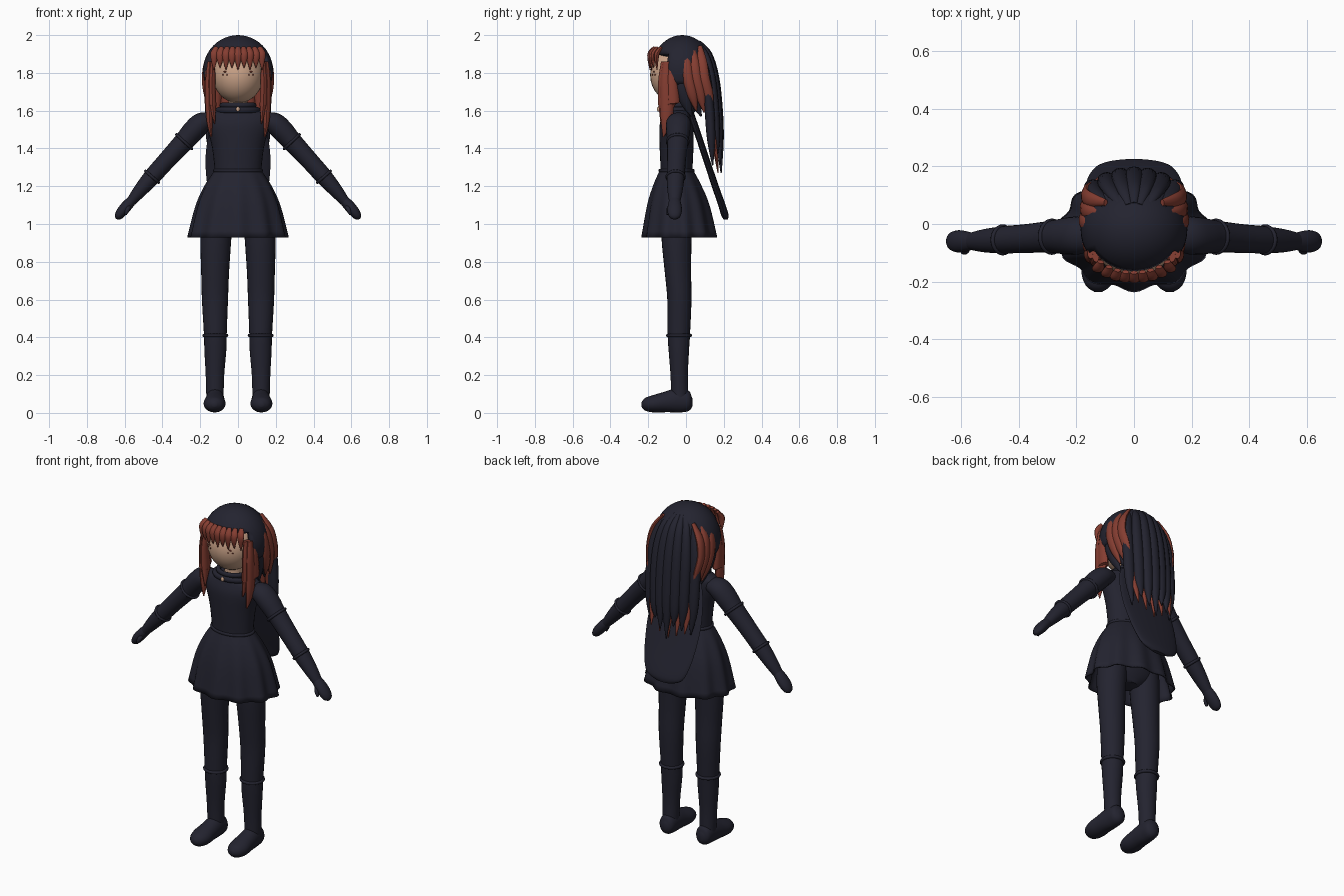
import bpy, bmesh, math
from mathutils import Vector


def material(name, rgb):
    m = bpy.data.materials.new(name)
    m.diffuse_color = (*rgb, 1)
    return m


NAVY = material("dark navy", (0.017, 0.017, 0.029))
RED = material("auburn", (0.235, 0.047, 0.031))
SKIN = material("skin", (0.60, 0.37, 0.25))


def finish(ob, mat, angle=50):
    ob.data.materials.append(mat)
    bpy.context.view_layer.objects.active = ob
    ob.select_set(True)
    bpy.ops.object.shade_smooth_by_angle(angle=math.radians(angle))
    ob.select_set(False)
    return ob


def solidify(ob, t, offset=-1):
    m = ob.modifiers.new("thickness", 'SOLIDIFY')
    m.thickness, m.offset = t, offset


def spline(keys, steps):
    """Catmull-Rom interpolation through the key rings."""
    out = []
    for i in range(len(keys) - 1):
        p0, p1 = keys[max(i - 1, 0)], keys[i]
        p2, p3 = keys[i + 1], keys[min(i + 2, len(keys) - 1)]
        for k in range(steps):
            t = k / steps
            out.append([0.5 * (2 * b + (c - a) * t + (2 * a - 5 * b + 4 * c - d) * t * t
                               + (3 * b - a - 3 * c + d) * t ** 3)
                        for a, b, c, d in zip(p0, p1, p2, p3)])
    return out + [list(keys[-1])]


def loft(name, keys, mat, hint=(1, 0, 0), level=False, n=16, steps=4, wave=None, cap=True, side=1):
    """Skin rings (x, y, z, half size along hint, half size across)."""
    rings = spline([(k[0] * side, *k[1:]) for k in keys], steps)
    pts = [Vector(r[:3]) for r in rings]
    bm = bmesh.new()
    loops = []
    for i, r in enumerate(rings):
        t = (pts[min(i + 1, len(pts) - 1)] - pts[max(i - 1, 0)]).normalized()
        if level:
            t = Vector((0, 0, 1))
        h = Vector(hint)
        u = (h - t * h.dot(t)).normalized()
        v = t.cross(u)
        loop = []
        for k in range(n):
            a = 2 * math.pi * k / n
            f = wave(a, i / (len(rings) - 1)) if wave else 1
            loop.append(bm.verts.new(pts[i] + f * (u * max(r[3], .002) * math.cos(a)
                                                   + v * max(r[4], .002) * math.sin(a))))
        loops.append(loop)
    for p, q in zip(loops, loops[1:]):
        for k in range(n):
            bm.faces.new((p[k], p[(k + 1) % n], q[(k + 1) % n], q[k]))
    if cap:
        bm.faces.new(loops[0])
        bm.faces.new(loops[-1])
    bmesh.ops.recalc_face_normals(bm, faces=bm.faces)
    me = bpy.data.meshes.new(name)
    bm.to_mesh(me)
    bm.free()
    ob = bpy.data.objects.new(name, me)
    bpy.context.collection.objects.link(ob)
    return finish(ob, mat)


def band(name, loc, axis, r, thick, mat, scale=(1, 1, 1)):
    q = Vector(axis).to_track_quat('Z', 'Y')
    bpy.ops.mesh.primitive_torus_add(location=loc, rotation=q.to_euler(), major_radius=r,
                                     minor_radius=thick, major_segments=28, minor_segments=8)
    ob = bpy.context.object
    ob.name, ob.scale = name, scale
    return finish(ob, mat)


def ball(name, loc, size, mat, seg=32):
    bpy.ops.mesh.primitive_uv_sphere_add(segments=seg, ring_count=seg // 2, radius=1, location=loc)
    ob = bpy.context.object
    ob.name, ob.scale = name, size
    return finish(ob, mat)


# torso, collar and brooch
loft("torso", [(0, -.05, 1.24, .125, .085), (0, -.05, 1.30, .125, .085), (0, -.05, 1.42, .14, .09),
               (0, -.05, 1.52, .17, .09), (0, -.045, 1.575, .175, .078), (0, -.04, 1.60, .12, .07),
               (0, -.04, 1.62, .08, .06)], NAVY, level=True, n=28)
band("lower_collar", (0, -.045, 1.603), (0, 0, 1), .105, .016, NAVY, (1, .78, 1))
band("upper_collar", (0, -.045, 1.628), (0, 0, 1), .085, .014, NAVY, (1, .85, 1))
ball("brooch", (0, -.146, 1.608), (.011, .008, .014), SKIN, 12)
loft("neck", [(0, -.04, 1.58, .05, .05), (0, -.04, 1.72, .05, .05)], SKIN, level=True)

# pleated skirt, fuller toward the hem
skirt = loft("skirt", [(0, -.05, 1.285, .122, .088), (0, -.045, 1.21, .172, .125),
                       (0, -.038, 1.10, .22, .163), (0, -.032, .93, .26, .196)], NAVY, level=True,
             n=88, cap=False, wave=lambda a, t: 1 + .045 * t * math.cos(11 * (a + math.pi / 2)))
solidify(skirt, .008)
band("waistband", (0, -.05, 1.283), (0, 0, 1), .124, .009, NAVY, (1, .72, 1))
loft("hips", [(0, -.045, .93, .05, .05), (0, -.045, .99, .16, .08), (0, -.045, 1.1, .18, .095),
              (0, -.05, 1.25, .115, .078)], NAVY, level=True, n=24)

# rounded back cape
loft("cape", [(0, .02, 1.60, .11, .018), (0, .055, 1.5, .15, .018), (0, .105, 1.35, .172, .018),
              (0, .155, 1.2, .162, .019), (0, .19, 1.1, .14, .02), (0, .205, 1.05, .11, .02),
              (0, .21, 1.025, .05, .012)], NAVY, level=True, n=24)

for s, tag in ((-1, "left"), (1, "right")):
    # arm, hand and cuffs
    loft("arm_" + tag, [(.14, -.04, 1.545, .05, .04), (.19, -.04, 1.535, .065, .056),
                        (.235, -.042, 1.495, .064, .058), (.285, -.044, 1.438, .056, .053),
                        (.37, -.05, 1.345, .05, .048), (.455, -.055, 1.25, .047, .045),
                        (.52, -.058, 1.175, .04, .036), (.565, -.06, 1.12, .03, .026)],
         NAVY, hint=(0, 1, 0), side=s, n=20)
    loft("hand_" + tag, [(.55, -.06, 1.137, .026, .024), (.585, -.06, 1.10, .036, .029),
                         (.615, -.06, 1.065, .038, .028), (.635, -.06, 1.038, .028, .02),
                         (.642, -.06, 1.026, .008, .006)], NAVY, hint=(0, 1, 0), side=s)
    loft("thumb_" + tag, [(.575, -.075, 1.10, .012, .012), (.585, -.094, 1.075, .012, .012),
                          (.595, -.098, 1.05, .006, .006)], NAVY, side=s, n=10)
    band("upper_cuff_" + tag, (.285 * s, -.044, 1.436), (.68 * s, 0, -.73), .055, .008, NAVY)
    band("elbow_cuff_" + tag, (.455 * s, -.055, 1.25), (.66 * s, 0, -.75), .046, .008, NAVY)
    # leg, boot top and foot
    loft("leg_" + tag, [(.105, -.045, 1.1, .08, .085), (.117, -.05, .93, .082, .08),
                        (.121, -.043, .75, .074, .07), (.122, -.035, .6, .069, .064),
                        (.12, -.038, .41, .06, .059), (.12, -.038, .33, .058, .054),
                        (.122, -.036, .2, .049, .046), (.122, -.032, .06, .045, .045)],
         NAVY, level=True, side=s, n=24)
    band("boot_rim_" + tag, (.12 * s, -.037, .41), (0, 0, 1), .06, .009, NAVY)
    loft("foot_" + tag, [(.12, .034, .06, .015, .02), (.12, .015, .06, .043, .052),
                         (.121, -.04, .066, .049, .064), (.123, -.11, .057, .054, .054),
                         (.124, -.17, .048, .058, .046), (.124, -.215, .045, .042, .034),
                         (.124, -.236, .045, .012, .012)], NAVY, side=s, n=20)
    # eyes: fine lash strokes
    for x, z, w, h in ((.068, 1.806, .016, .0035), (.058, 1.79, .004, .004), (.08, 1.79, .004, .004)):
        y = -.05 - .14 * math.sqrt(1 - (x / .135) ** 2 - ((z - 1.79) / .15) ** 2)
        ball("eye_stroke_" + tag, (x * s, y, z), (w if w < .01 else .012, .004, h), RED, 8)
    # long front locks
    for dx, dy, tip in ((0, 0, 1.46), (-.018, -.012, 1.53), (.004, .03, 1.57)):
        loft("front_lock_" + tag, [(.15 + dx, -.10 + dy, 1.86, .02, .012), (.155 + dx, -.105 + dy, 1.76, .03, .018),
                                   (.153 + dx, -.10 + dy, 1.64, .036, .021), (.15 + dx, -.105 + dy, tip + .08, .028, .016),
                                   (.142 + dx, -.12 + dy, tip, .003, .003)],
             RED, hint=(0, 1, 0), side=s, n=10)
    # auburn side streaks sweeping backward
    for k in range(3):
        d = .042 * k
        loft("side_streak_" + tag, [(.118 - .010 * k, -.01 + d, 1.94, .012, .008),
                                    (.162 - .006 * k, .0 + d, 1.86, .027, .016),
                                    (.174 - .004 * k, .012 + d, 1.77, .029, .018),
                                    (.163 - .004 * k, .035 + d, 1.68, .026, .017),
                                    (.142, .055 + d, 1.60 - .01 * k, .004, .004)],
             RED, hint=(0, 1, 0), side=s, n=10)
    # dark side hair beneath the streaks
    for k in range(3):
        d = .05 * k
        loft("side_hair_" + tag, [(.14, -.03 + d, 1.84, .035, .02), (.152, -.02 + d, 1.74, .038, .022),
                                  (.138, .0 + d, 1.65, .032, .02), (.12, .03 + d, 1.57, .004, .004)],
             NAVY, hint=(0, 1, 0), side=s, n=10)

# head and hair cap with an open face
ball("head", (0, -.05, 1.79), (.135, .14, .15), SKIN)
cap = ball("hair_cap", (0, -.02, 1.81), (.185, .165, .19), NAVY, 48)
bm = bmesh.new()
bm.from_mesh(cap.data)
bmesh.ops.transform(bm, matrix=cap.matrix_basis, verts=bm.verts)
cut = [f for f in bm.faces if (lambda c: c.z < 1.73 or (c.y < -.095 and c.z < 1.905))(f.calc_center_median())]
bmesh.ops.delete(bm, geom=cut, context='FACES')
bm.to_mesh(cap.data)
bm.free()
cap.location, cap.scale = (0, 0, 0), (1, 1, 1)
solidify(cap, .035)

# jagged fringe
for i in range(9):
    x = (i - 4) * .031
    y = -.05 - .143 * math.sqrt(1 - (x / .185) ** 2)
    tip = 1.815 + .012 * (i % 2)
    loft("fringe_spike", [(x * .93, y + .025, 1.935, .012, .008), (x, y + .004, 1.905, .021, .014),
                          (x * 1.02, y, 1.87, .017, .011), (x * 1.03, y + .003, tip, .002, .002)],
         RED, n=10)

# long back hair: dark outer strands over an auburn inner layer
for i in range(7):
    s = (i - 3) / 3
    c, tip = .045 * s * s, 1.27 + .035 * (i % 3) + .04 * abs(s)
    loft("back_strand", [(.055 * s, .07 - c, 1.965, .012, .008), (.105 * s, .12 - c, 1.90, .024, .018),
                         (.135 * s, .15 - c, 1.78, .031, .025), (.142 * s, .168 - c, 1.62, .033, .026),
                         (.14 * s, .178 - c, 1.45, .028, .022), (.13 * s, .186 - c, tip, .003, .003)],
         NAVY, n=12)
for i in range(5):
    s = (i - 2) / 2
    loft("inner_strand", [(.10 * s, .08, 1.80, .03, .02), (.12 * s, .11, 1.64, .032, .02),
                          (.115 * s, .145, 1.45, .024, .015), (.11 * s, .17, 1.27 + .05 * abs(s), .003, .003)],
         RED, n=10)
